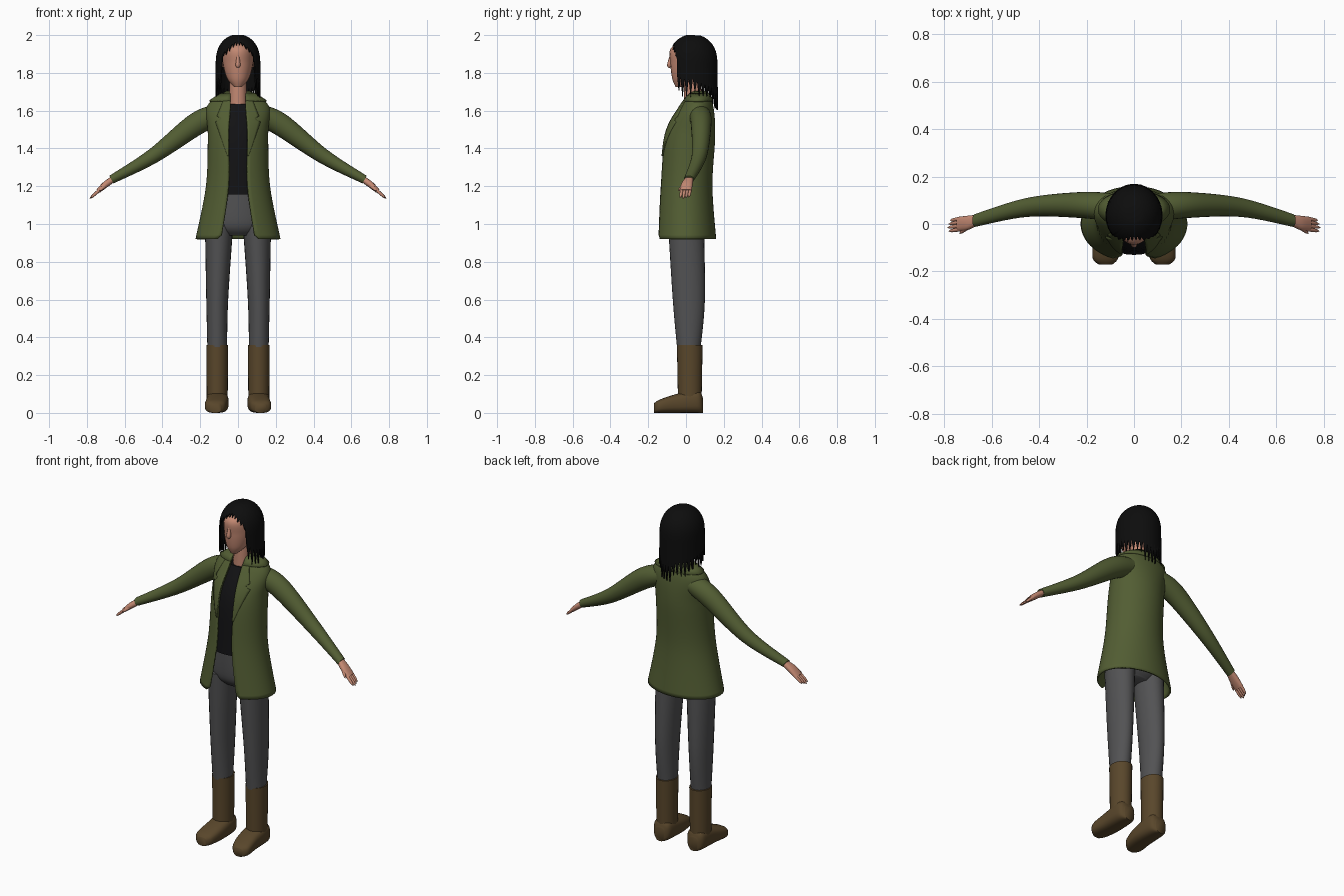
import bpy, bmesh, math, random
from mathutils import Vector

random.seed(4)
if "Cube" in bpy.data.objects:
    bpy.data.objects.remove(bpy.data.objects["Cube"])
X_AXIS, Y_AXIS, Z_AXIS = Vector((1, 0, 0)), Vector((0, 1, 0)), Vector((0, 0, 1))


def material(name, red, green, blue):
    mat = bpy.data.materials.new(name)
    mat.use_nodes = True
    mat.diffuse_color = (red, green, blue, 1)
    mat.node_tree.nodes["Principled BSDF"].inputs["Base Color"].default_value = mat.diffuse_color
    return mat


olive = material("olive cloth", .085, .11, .033)
grey = material("grey trousers", .085, .085, .088)
brown = material("brown leather", .1, .062, .024)
skin = material("skin", .55, .25, .17)
black = material("black hair", .004, .004, .004)
shirt_black = material("black shirt", .006, .006, .007)


def finish(name, bm, mat, mirror=False, thickness=0):
    bmesh.ops.recalc_face_normals(bm, faces=bm.faces)
    mesh = bpy.data.meshes.new(name)
    bm.to_mesh(mesh)
    bm.free()
    for polygon in mesh.polygons:
        polygon.use_smooth = True
    mesh.set_sharp_from_angle(angle=1)
    mesh.materials.append(mat)
    part = bpy.data.objects.new(name, mesh)
    bpy.context.collection.objects.link(part)
    if mirror:
        part.modifiers.new("mirror", "MIRROR")
    if thickness:
        solidify = part.modifiers.new("thickness", "SOLIDIFY")
        solidify.thickness, solidify.offset = thickness, 0


def bridge(bm, rows, closed):
    for lower, upper in zip(rows, rows[1:]):
        count = len(lower)
        for i in range(count if closed else count - 1):
            j = (i + 1) % count
            bm.faces.new((lower[i], lower[j], upper[j], upper[i]))


def signed_power(value, power):
    return math.copysign(abs(value) ** power, value)


def spline(points, steps=8):
    """Smooth curve through the control points, whatever they hold."""
    padded = [points[0], *points, points[-1]]
    result = []
    for before, start, end, after in zip(padded, padded[1:], padded[2:], padded[3:]):
        for i in range(steps):
            t = i / steps
            result.append([q + t * (r - p + t * (2 * p - 5 * q + 4 * r - s + t * (3 * (q - r) + s - p))) / 2
                           if False not in (t > 0,) else q
                           for p, q, r, s in zip(before, start, end, after)] if t else list(start))
    return result + [list(points[-1])]


def loft(name, rings, mat, side=X_AXIS, axis=None, power=1, segments=24, gaps=None, **options):
    """Rings are (x, y, z, radius along side, radius across); gaps leave the front open."""
    bm, rows = bmesh.new(), []
    centres = [Vector(ring[:3]) for ring in rings]
    last = len(rings) - 1
    for k, (centre, ring) in enumerate(zip(centres, rings)):
        along = axis or (centres[min(k + 1, last)] - centres[max(k - 1, 0)]).normalized()
        across = along.cross(side).normalized()
        first = math.asin((gaps[k] / ring[3]) ** (1 / power)) if gaps else 0
        divisions = segments - 1 if gaps else segments
        row = []
        for i in range(segments):
            angle = first + 2 * (math.pi - first) * i / divisions
            row.append(bm.verts.new(centre + side * ring[3] * signed_power(math.sin(angle), power)
                                    - across * ring[4] * signed_power(math.cos(angle), power)))
        rows.append(row)
    bridge(bm, rows, not gaps)
    if not gaps:
        bm.faces.new(rows[0])
        bm.faces.new(rows[-1])
    finish(name, bm, mat, **options)


def taper(name, start, end, start_radius, end_radius, side=X_AXIS, mirror=False):
    """Rounded rod that changes width evenly and closes softly at its end."""
    start, end = Vector(start), Vector(end)
    rings = []
    for i in range(8):
        t = math.sin(i / 7 * math.pi / 2)
        radius = (start_radius + (end_radius - start_radius) * t) * max(.2, 1 - t ** 9)
        rings.append((*start.lerp(end, t), radius, radius))
    loft(name, rings, skin, side=side, segments=12, mirror=mirror)


# Jacket sections: height, centre y, half width, half depth, half opening
HEM = .92
coat = spline([(HEM, 0, .22, .155, .09), (1.2, 0, .165, .135, .05), (1.47, .02, .155, .13, .05),
               (1.62, .055, .16, .085, .04), (1.7, .07, .06, .04, .04)])
coat[0][-1] += .02


def coat_section(z):
    for low, high in zip(coat, coat[1:]):
        if z <= high[0]:
            return Vector(low).lerp(Vector(high), (z - low[0]) / (high[0] - low[0]))[1:]


def coat_rings(heights, scale):
    sections = [(z, *coat_section(z)) for z in heights]
    rings = [(0, y, z, width * scale, depth * scale) for z, y, width, depth, gap in sections]
    return rings, [section[-1] for section in sections]


rings, gaps = coat_rings([section[0] for section in coat], 1)
loft("jacket", rings, olive, axis=Z_AXIS, segments=48, gaps=gaps, thickness=.01)
rings, gaps = coat_rings([1.65, 1.67, 1.69], 1.1)
loft("jacket_collar", rings, olive, axis=Z_AXIS, segments=32, gaps=gaps, thickness=.01)

# Shirt follows the jacket from the inside
rings, gaps = coat_rings([1.155 + .06 * i for i in range(9)], .94)
loft("shirt", rings, shirt_black, axis=Z_AXIS, segments=32)

# Lapels widen upward to a notch, then the collar narrows to the neck
bm, rows = bmesh.new(), []
for i in range(34):
    z = 1.36 + i / 100
    y, width, depth, gap = coat_section(z)
    if i < 19:
        outer = .055 + .0035 * i
    else:
        outer = .11 - .004 * (i - 21) - (.02 if i < 21 else 0)
    row = []
    for j in range(6):
        x = gap + (outer - gap) * j / 5
        front = y - depth * math.sqrt(1 - min(.9, x / width) ** 2)
        row.append(bm.verts.new((x, front - .007, z)))
    rows.append(row)
bridge(bm, rows, False)
finish("lapels", bm, olive, mirror=True, thickness=.008)

# Sleeves
loft("sleeves", spline([(.1, .07, 1.58, .06, .055), (.22, .08, 1.53, .055, .06),
                        (.45, .07, 1.36, .04, .04), (.67, .015, 1.235, .027, .023)]),
     olive, side=Y_AXIS, mirror=True)

# Trousers
loft("trouser_hips", spline([(0, 0, .94, .1, .06), (0, 0, 1, .16, .1), (0, 0, 1.18, .15, .11)]),
     grey, axis=Z_AXIS)
loft("trouser_legs", spline([(.1, 0, 1, .075, .095), (.11, .015, .6, .058, .085), (.11, .015, .34, .052, .062)]),
     grey, axis=Z_AXIS, mirror=True)

# Boots: straight shafts over feet that rest on the ground
loft("boot_shafts", [(.11, .02, .36, .058, .068), (.11, .02, .04, .055, .062)],
     brown, axis=Z_AXIS, mirror=True)
feet = spline([(.11, .09, .03, .04), (.11, .06, .055, .06), (.11, -.05, .06, .05),
               (.12, -.14, .055, .035), (.12, -.17, .03, .025)])
loft("boot_feet", [(x, y, height, width, height) for x, y, width, height in feet],
     brown, axis=Y_AXIS, power=.7, mirror=True)

# Hands
loft("palms", spline([(.65, .02, 1.246, .02, .016), (.7, .005, 1.21, .03, .017), (.74, 0, 1.175, .03, .012)]),
     skin, side=Y_AXIS, power=.85, mirror=True)
for i, finger in enumerate(("index", "middle", "ring", "little")):
    y = .015 * i - .022
    reach = .055 - .005 * abs(i - 1)
    taper(finger + "_fingers", (.73, y, 1.183), (.73 + reach, y - .008, 1.183 - reach * .9),
          .009, .007, side=Y_AXIS, mirror=True)
taper("thumbs", (.685, 0, 1.22), (.735, -.04, 1.175), .013, .008, side=Y_AXIS, mirror=True)

# Neck and head
taper("neck", (0, .04, 1.6), (0, .03, 1.85), .05, .04)
loft("head", spline([(0, -.035, 1.725, .02, .02), (0, -.005, 1.77, .058, .068), (0, .025, 1.85, .08, .108),
                     (0, .03, 1.93, .075, .11), (0, .035, 1.98, .02, .03)]), skin, axis=Z_AXIS)
taper("nose", (0, -.08, 1.89), (0, -.09, 1.825), .007, .016)
taper("ears", (.08, .04, 1.83), (.085, .04, 1.89), .01, .016, mirror=True)

# Hair: a domed shell whose lower edge is cut into pointed strands
bm, columns = bmesh.new(), []
COLUMNS, STEPS, STRAND, TOP = 144, 16, 4, 1.997
lengths = [random.uniform(.5, 1) for _ in range(COLUMNS // STRAND)]
for i in range(COLUMNS):
    angle = math.tau * i / COLUMNS
    turn = min(angle, math.tau - angle)
    fringe = turn < .85
    if fringe:
        edge, cut = 1.967 - .1 * turn ** 2, .035
    else:
        edge, cut = 1.83 - .04 * turn, .115
    point = 1 - abs(i % STRAND - STRAND / 2) / (STRAND / 2)
    tip = edge - cut * point * lengths[i // STRAND]
    column = []
    for k in range(STEPS):
        z = TOP - (TOP - tip) * ((k + 1) / STEPS) ** 1.8
        rise = (z - 1.85) / .15
        radius = math.sqrt(1 - rise ** 2.4) if rise > 0 else 1 - .02 * rise
        column.append(bm.verts.new((.114 * radius * math.sin(angle),
                                    .036 - .126 * radius * math.cos(angle), z)))
    columns.append(column)
bridge(bm, columns + [columns[0]], False)
bm.faces.new([column[0] for column in columns])
finish("hair", bm, black, thickness=.008)
